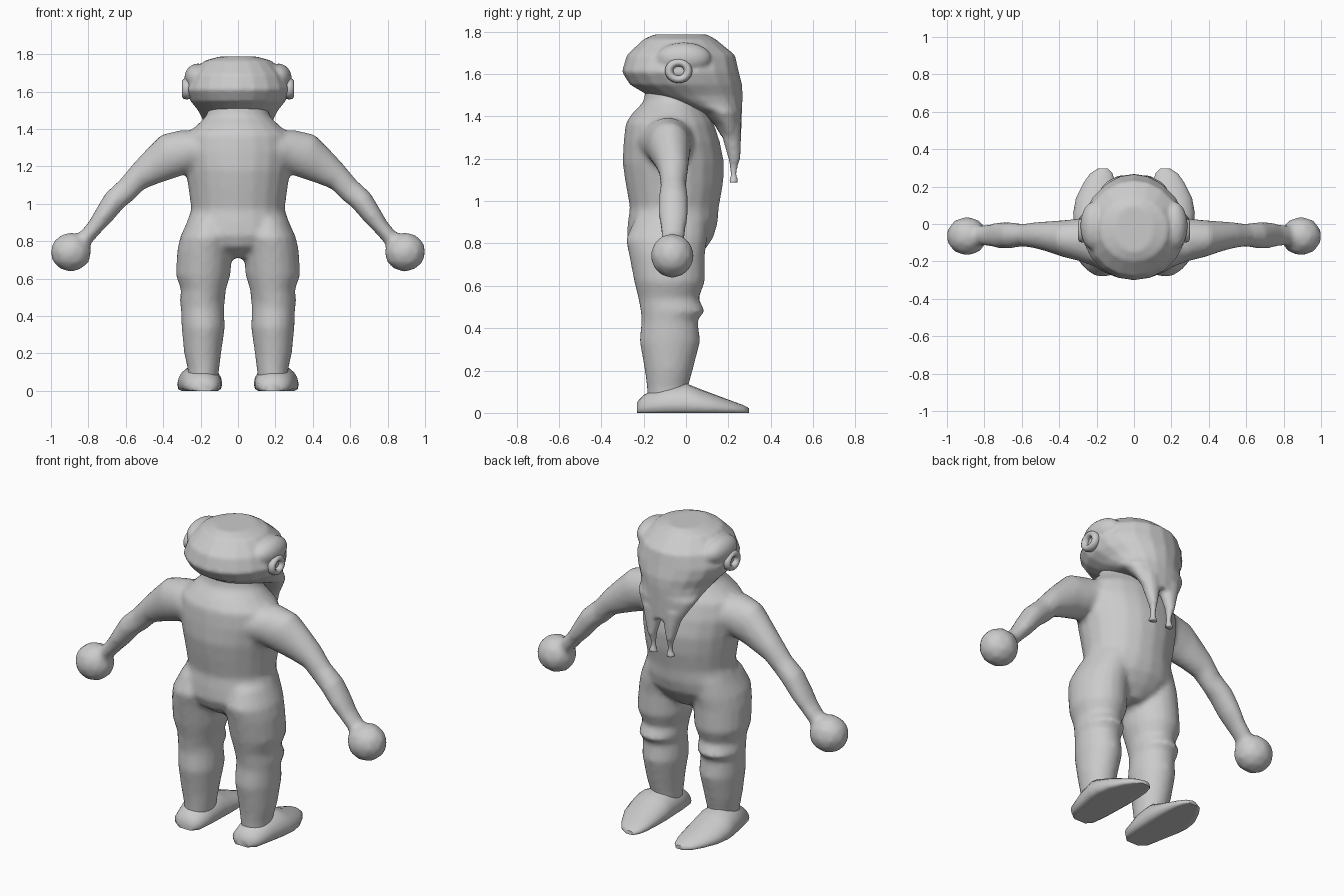
import bpy, bmesh, math
from mathutils import Vector, Matrix

if "Cube" in bpy.data.objects:
    bpy.data.objects.remove(bpy.data.objects["Cube"])

grey = bpy.data.materials.new("clay grey")
grey.diffuse_color = (0.6, 0.6, 0.6, 1)
grey.use_nodes = True
grey.node_tree.nodes["Principled BSDF"].inputs["Base Color"].default_value = grey.diffuse_color
SIDES = 20


def loft(bm, rings):
    """Skin a closed tube through rings of (centre, half axis u, half axis v)."""
    loops = []
    for c, u, v in rings:
        loop = []
        for i in range(SIDES):
            a = 2 * math.pi * i / SIDES
            p = Vector(c) + Vector(u) * math.cos(a) + Vector(v) * math.sin(a)
            p.z = max(p.z, 0)
            loop.append(bm.verts.new(p))
        loops.append(loop)
    faces = [bm.faces.new(loops[0]), bm.faces.new(loops[-1])]
    for a, b in zip(loops, loops[1:]):
        for i in range(SIDES):
            j = (i + 1) % SIDES
            faces.append(bm.faces.new((a[i], a[j], b[j], b[i])))
    bmesh.ops.recalc_face_normals(bm, faces=faces)


def level(z, x0, x1, y0, y1):
    """Horizontal elliptical ring inside a bounding box."""
    return (((x0 + x1) / 2, (y0 + y1) / 2, z), ((x1 - x0) / 2, 0, 0), (0, (y1 - y0) / 2, 0))


def ball(bm, c, r, sub=3):
    m = Matrix.Translation(c) @ Matrix.Diagonal((*r, 1))
    bmesh.ops.create_icosphere(bm, subdivisions=sub, radius=1, matrix=m)


def finish(bm, name, voxel=0.0, smooth=0, mirror=False):
    me = bpy.data.meshes.new(name)
    bm.to_mesh(me)
    bm.free()
    me.materials.append(grey)
    ob = bpy.data.objects.new(name, me)
    bpy.context.collection.objects.link(ob)
    for p in me.polygons:
        p.use_smooth = True
    if mirror:
        m = ob.modifiers.new("mirror", 'MIRROR')
        m.use_mirror_merge = False
    if voxel:
        m = ob.modifiers.new("fuse", 'REMESH')
        m.mode = 'VOXEL'
        m.voxel_size = voxel
        m.use_smooth_shade = True
        m = ob.modifiers.new("soften", 'SMOOTH')
        m.factor = 0.5
        m.iterations = smooth
    return ob


# Body: torso, legs, arms and hands fused into one skin
bm = bmesh.new()
torso = [(1.54, .15, -.19, .06), (1.47, .17, -.20, .07), (1.42, .22, -.25, .10),
         (1.37, .28, -.285, .13), (1.28, .295, -.295, .16), (1.18, .28, -.30, .18),
         (1.08, .265, -.285, .175), (.97, .25, -.265, .155), (.90, .275, -.275, .15),
         (.83, .295, -.28, .13), (.77, .22, -.255, .09), (.71, .08, -.17, .03)]
loft(bm, [level(z, -x, x, y0, y1) for z, x, y0, y1 in torso])
leg = [(.92, .04, .265, -.24, .10), (.82, .02, .31, -.285, .10), (.75, .03, .325, -.27, .09),
       (.62, .04, .333, -.245, .09), (.54, .065, .305, -.225, .06), (.48, .07, .312, -.215, .09),
       (.44, .075, .305, -.21, .055), (.34, .07, .302, -.22, .068), (.20, .09, .288, -.195, .032),
       (.12, .10, .27, -.185, .01), (.04, .11, .265, -.18, .01)]
# Arm rings: top edge (x, z), bottom edge (x, z), back and front y
arm = [((.18, 1.39), (.18, 1.18), -.24, .07), ((.30, 1.395), (.27, 1.16), -.20, .03),
       ((.41, 1.37), (.36, 1.13), -.175, .02), ((.49, 1.29), (.42, 1.11), -.15, .015),
       ((.56, 1.215), (.50, 1.08), -.13, .01), ((.63, 1.13), (.56, 1.02), -.12, .0),
       ((.71, 1.055), (.61, .98), -.13, .01), ((.76, .97), (.68, .90), -.13, .01),
       ((.80, .90), (.735, .845), -.12, .0), ((.87, .82), (.80, .77), -.11, -.01)]
for s in (-1, 1):
    loft(bm, [level(z, *sorted((s * a, s * b)), y0, y1) for z, a, b, y0, y1 in leg])
    loft(bm, [((s * (t[0] + b[0]) / 2, (y0 + y1) / 2, (t[1] + b[1]) / 2),
               (s * (t[0] - b[0]) / 2, 0, (t[1] - b[1]) / 2), (0, (y1 - y0) / 2, 0))
              for t, b, y0, y1 in arm])
    ball(bm, (s * .893, -.065, .742), (.112, .105, .107), 2)
finish(bm, "body", .016, 4)

# Feet: low wedges with a flat sole and pointed toe
bm = bmesh.new()
foot = [(-.232, .14, .23, .05), (-.20, .105, .275, .085), (-.10, .09, .30, .13),
        (0, .085, .322, .14), (.06, .085, .325, .115), (.14, .09, .31, .085),
        (.22, .10, .27, .055), (.27, .115, .235, .037), (.298, .14, .19, .022)]
loft(bm, [(((a + b) / 2, y, h * .3), ((b - a) / 2, 0, 0), (0, 0, h * .7))
          for y, a, b, h in foot])
ob = finish(bm, "feet", mirror=True)
bpy.context.view_layer.objects.active = ob
ob.select_set(True)
bpy.ops.object.shade_smooth_by_angle(angle=math.radians(50))

# Head running down into a tapering beard with two flared tips
bm = bmesh.new()
head = [(1.787, .10, -.15, .10), (1.765, .18, -.20, .14), (1.69, .25, -.28, .232),
        (1.61, .28, -.303, .25), (1.55, .255, -.265, .265), (1.50, .215, -.18, .268),
        (1.455, .192, -.05, .266), (1.42, .185, .07, .264), (1.36, .15, .135, .262),
        (1.30, .115, .17, .26)]
loft(bm, [level(z, -x, x, y0, y1) for z, x, y0, y1 in head])
tip = [(1.36, .0, .13, .16, .26), (1.29, .012, .11, .175, .26), (1.20, .035, .085, .20, .257),
       (1.16, .04, .07, .208, .243), (1.12, .04, .07, .21, .24), (1.087, .03, .085, .2, .25)]
for s in (-1, 1):
    loft(bm, [level(z, *sorted((s * a, s * b)), y0, y1) for z, a, b, y0, y1 in tip])
    # Brow ridge above the ear
    ball(bm, (s * .215, -.01, 1.675), (.072, .13, .075))
finish(bm, "head_and_beard", .011, 3)

# Ears: oval rims with a hollow centre
bm = bmesh.new()
n, k = 20, 8
rim = []
for i in range(n):
    a = 2 * math.pi * i / n
    rim.append([bm.verts.new((.275 + .025 * math.cos(b),
                              -.035 + (.045 + .02 * math.sin(b)) * math.cos(a),
                              1.615 + (.04 + .018 * math.sin(b)) * math.sin(a)))
                for b in (2 * math.pi * j / k for j in range(k))])
for i in range(n):
    for j in range(k):
        bm.faces.new((rim[i][j], rim[(i + 1) % n][j],
                      rim[(i + 1) % n][(j + 1) % k], rim[i][(j + 1) % k]))
bmesh.ops.recalc_face_normals(bm, faces=bm.faces)
finish(bm, "ears", mirror=True)
